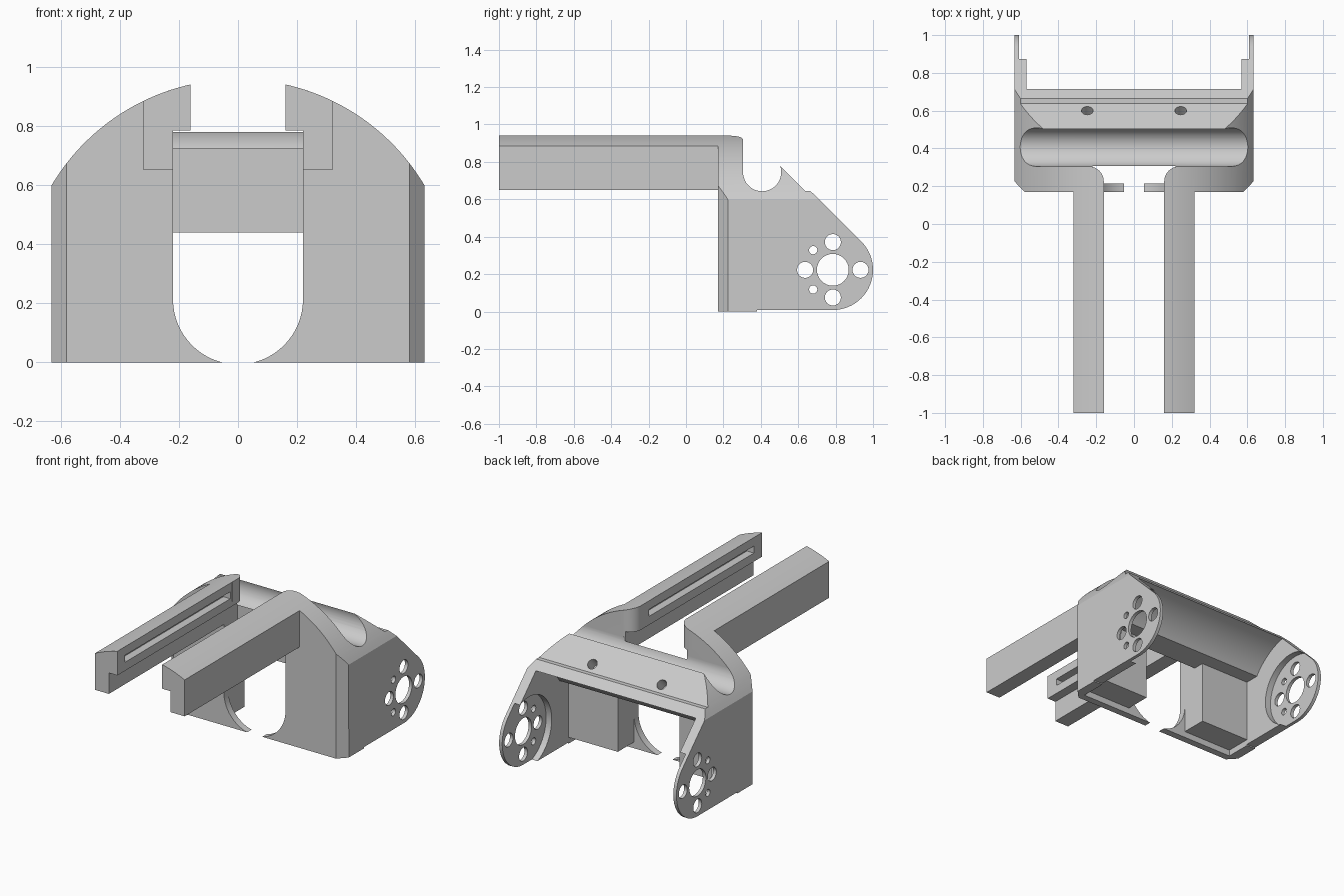
import bpy, bmesh
from math import sin, cos, radians
from mathutils import Matrix, Vector

cube = bpy.data.objects.get("Cube")
if cube:
    bpy.data.objects.remove(cube, do_unlink=True)


def arc(cx, cy, r, start, end, n=24):
    """Points along an arc, angles in degrees."""
    angles = [radians(start + (end - start) * i / n) for i in range(n + 1)]
    return [(cx + r * cos(a), cy + r * sin(a)) for a in angles]


def circle(cx, cy, r, n=32):
    return arc(cx, cy, r, 0, 360, n)[:-1]


def prism(name, outline, axis, a, b):
    """Extrude a 2D outline along x (y,z points), y (x,z) or z (x,y)."""
    def place(p, d):
        return {"x": (d, p[0], p[1]), "y": (p[0], d, p[1]), "z": (p[0], p[1], d)}[axis]
    bm = bmesh.new()
    base = bm.faces.new([bm.verts.new(place(p, a)) for p in outline])
    ext = bmesh.ops.extrude_face_region(bm, geom=[base])
    moved = [v for v in ext["geom"] if isinstance(v, bmesh.types.BMVert)]
    bmesh.ops.translate(bm, vec=Vector(place((0, 0), b - a)), verts=moved)
    bmesh.ops.recalc_face_normals(bm, faces=bm.faces)
    mesh = bpy.data.meshes.new(name)
    bm.to_mesh(mesh)
    bm.free()
    obj = bpy.data.objects.new(name, mesh)
    bpy.context.collection.objects.link(obj)
    return obj


def rect(x0, y0, x1, y1):
    return [(x0, y0), (x1, y0), (x1, y1), (x0, y1)]


def combine(target, tool, operation):
    """Bake a boolean into the target and discard the tool."""
    mod = target.modifiers.new("bool", "BOOLEAN")
    mod.object, mod.operation, mod.solver = tool, operation, "EXACT"
    bpy.context.view_layer.update()
    graph = bpy.context.evaluated_depsgraph_get()
    mesh = bpy.data.meshes.new_from_object(target.evaluated_get(graph))
    target.modifiers.clear()
    target.data = mesh
    bpy.data.objects.remove(tool, do_unlink=True)


def smooth(obj):
    bpy.ops.object.select_all(action="DESELECT")
    obj.select_set(True)
    bpy.context.view_layer.objects.active = obj
    bpy.ops.object.shade_smooth_by_angle(angle=radians(20))


W, FRONT, WALL = 0.632, 0.17, 0.57       # half width, front plane, inner wall
HUB_Y, HUB_Z, HUB_R = 0.785, 0.223, 0.215
ARCH_Z, ARCH_R = 0.224, 0.734

# Body: arched front outline trimmed by the side and plan outlines
arch = [(-W, 0), (W, 0)] + arc(0, ARCH_Z, ARCH_R, 30.6, 149.4, 64)
body = prism("bracket_body", arch, "y", 0.1, 1.1)
side = [(FRONT, -0.0), (FRONT, 1.1), (0.305, 1.1)]
side += arc(0.407, 0.745, 0.102, 180, 380)
side += [(0.637, 0.645), (0.665, 0.645)]
side += arc(HUB_Y, HUB_Z, HUB_R, 45, -90)
side += [(0.38, 0.008), (0.38, 0)]
combine(body, prism("side_trim", side, "x", -0.8, 0.8), "INTERSECT")
plan = [(-0.58, FRONT), (0.58, FRONT), (W, 0.225), (W, 1.2), (-W, 1.2), (-W, 0.225)]
combine(body, prism("plan_trim", plan, "z", -0.2, 1.2), "INTERSECT")

# Rear cavity with a ceiling concentric with the hubs
cavity = [(0.215, -0.1), (0.215, 0.44)] + arc(HUB_Y, HUB_Z, 0.38, 145.2, 80)
cavity += [(1.2, 0.6), (1.2, -0.1)]
combine(body, prism("cavity", cavity, "x", -WALL, WALL), "DIFFERENCE")

# Inner blocks behind the front wall
for s in (-1, 1):
    block = prism("inner_block", rect(s * 0.22, 0.2, s * 0.6, 0.38), "z", 0.04, 0.5)
    combine(body, block, "UNION")

# Front opening, and the flared slot above it
opening = [(0.22, 0.785), (-0.22, 0.785)] + arc(0, 0.213, 0.22, 180, 360, 32)
combine(body, prism("opening", opening, "y", 0, 0.307), "DIFFERENCE")
flare = [(-0.16, 0.1), (0.16, 0.1)] + arc(0.24, 0.225, 0.08, 180, 90, 12)
flare += [(0.24, 0.32), (-0.24, 0.32)] + arc(-0.24, 0.225, 0.08, 90, 0, 12)
combine(body, prism("flare", flare, "z", 0.75, 1.2), "DIFFERENCE")

# Hub recesses, bearing holes and slope screw holes
holes = [(0, 0, 0.085), (0.148, 0, 0.043), (-0.148, 0, 0.043), (0, 0.148, 0.043),
         (0, -0.148, 0.043), (-0.105, 0.105, 0.022), (-0.105, -0.105, 0.022)]
for s in (-1, 1):
    recess = prism("recess", circle(HUB_Y, HUB_Z, 0.232, 64), "x", s * 0.5, s * 0.61)
    combine(body, recess, "DIFFERENCE")
    for dy, dz, r in holes:
        hole = prism("hole", circle(HUB_Y + dy, HUB_Z + dz, r), "x", s * 0.5, s * 0.7)
        combine(body, hole, "DIFFERENCE")
    screw = prism("screw", circle(0, 0, 0.031, 24), "y", -0.08, 0.1)
    screw.data.transform(Matrix.Translation((s * 0.247, 0.6, 0.682))
                         @ Matrix.Rotation(radians(45), 4, "X"))
    combine(body, screw, "DIFFERENCE")
smooth(body)

# Forward rails: stepped section, curved top, groove on the inner face
for s, label in ((1, "left"), (-1, "right")):
    section = [(0.22, 0.65), (0.32, 0.65)] + arc(0, ARCH_Z, ARCH_R, 64.15, 77.4, 10)
    section += [(0.16, 0.785), (0.22, 0.785)]
    rail = prism(label + "_rail", [(s * x, z) for x, z in section], "y", -1, FRONT)
    groove = prism("groove", rect(s * 0.1, 0.84, s * 0.21, 0.885), "y", -0.92, 0.15)
    combine(rail, groove, "DIFFERENCE")
    smooth(rail)
